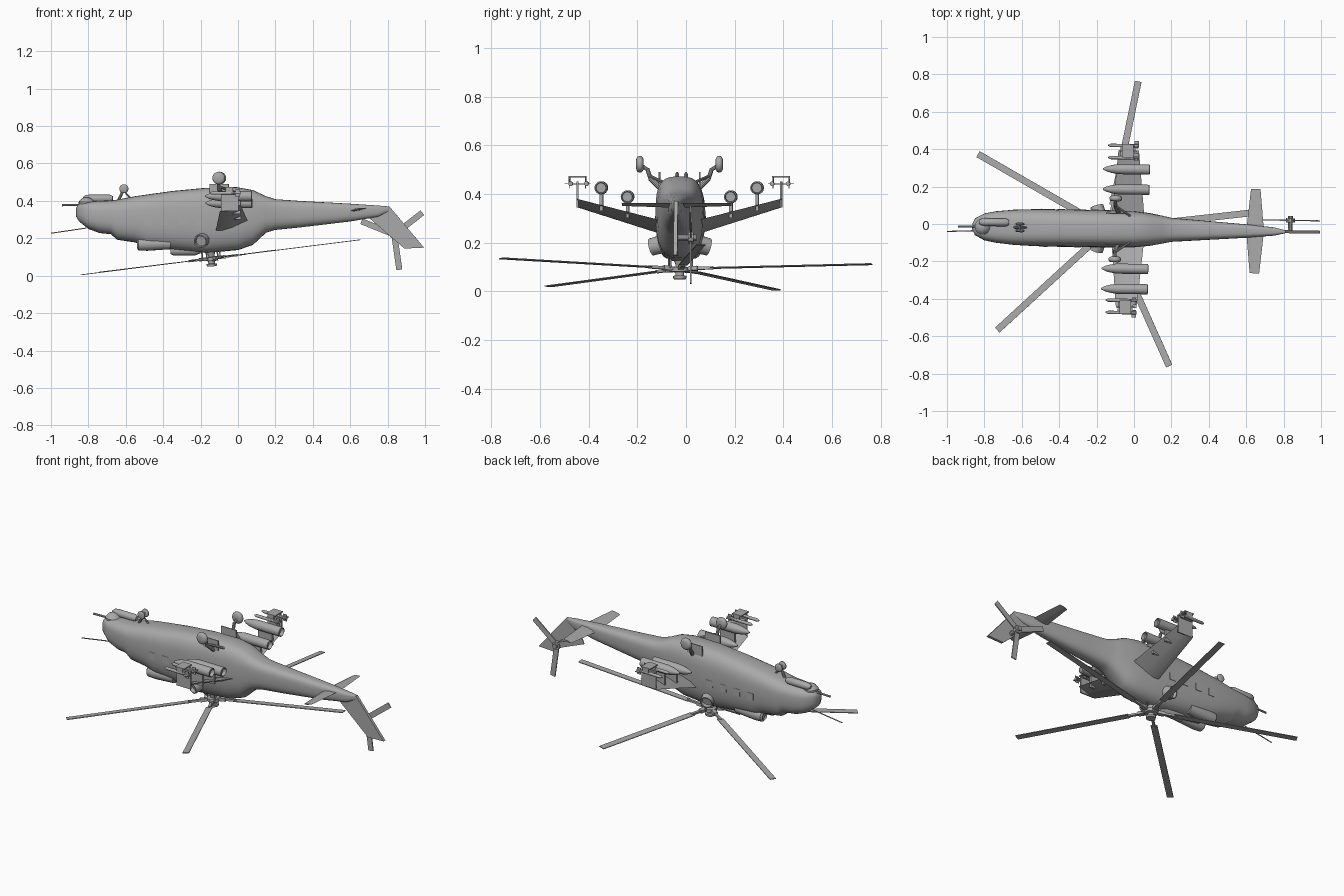
import bpy, bmesh, math
from mathutils import Vector, Matrix

cube = bpy.data.objects.get("Cube")
if cube:
    bpy.data.objects.remove(cube, do_unlink=True)

grey = bpy.data.materials.new("plain grey")
grey.use_nodes = True
grey.diffuse_color = (0.4, 0.4, 0.4, 1)
grey.node_tree.nodes["Principled BSDF"].inputs["Base Color"].default_value = (0.4, 0.4, 0.4, 1)

# whole aircraft sits slightly off the axis
PLACE = Matrix.Translation((0, -0.028, 0)) @ Matrix.Rotation(math.radians(-0.93), 4, 'Z')


def finish(name, bm, matrix=Matrix(), angle=35):
    bmesh.ops.recalc_face_normals(bm, faces=bm.faces)
    me = bpy.data.meshes.new(name)
    bm.to_mesh(me)
    bm.free()
    me.transform(PLACE @ matrix)
    me.materials.append(grey)
    ob = bpy.data.objects.new(name, me)
    bpy.context.collection.objects.link(ob)
    bpy.ops.object.select_all(action='DESELECT')
    ob.select_set(True)
    bpy.context.view_layer.objects.active = ob
    bpy.ops.object.shade_smooth_by_angle(angle=math.radians(angle))
    return ob


def bridge(name, rings, matrix=Matrix(), angle=35):
    """Skin a list of closed rings and cap both ends."""
    bm = bmesh.new()
    loops = [[bm.verts.new(p) for p in ring] for ring in rings]
    n = len(loops[0])
    for a, b in zip(loops, loops[1:]):
        for i in range(n):
            bm.faces.new((a[i], a[(i + 1) % n], b[(i + 1) % n], b[i]))
    bm.faces.new(loops[0])
    bm.faces.new(loops[-1])
    return finish(name, bm, matrix, angle)


def turned(name, start, end, profile, n=16):
    """Round part from start to end; profile holds (fraction, radius)."""
    a, d = Vector(start), Vector(end) - Vector(start)
    q = d.to_track_quat('Z', 'Y')
    rings = [[a + d * t + q @ Vector((r * math.cos(k * math.tau / n), r * math.sin(k * math.tau / n), 0))
              for k in range(n)] for t, r in profile]
    return bridge(name, rings)


def rod(name, a, b, r, n=10):
    return turned(name, a, b, [(0, r), (1, r)], n)


def box(name, lo, hi, matrix=Matrix()):
    ring = lambda z: [(lo[0], lo[1], z), (hi[0], lo[1], z), (hi[0], hi[1], z), (lo[0], hi[1], z)]
    return bridge(name, [ring(lo[2]), ring(hi[2])], matrix)


def foil(le, te, t):
    """Six-point airfoil ring lying in the xz plane; le and te are points."""
    le, te = Vector(le), Vector(te)
    up = Vector((0, 0, t / 2))
    mid = lambda f: le.lerp(te, f)
    return [le, mid(.2) + up, mid(.55) + up, te, mid(.55) - up, mid(.2) - up]


# fuselage and tail boom: x, half width, upper z, lower z
stations = [(-.865, .015, .365, .315), (-.85, .045, .385, .29), (-.80, .072, .395, .25),
            (-.74, .084, .40, .228), (-.68, .09, .402, .222), (-.645, .094, .407, .192),
            (-.55, .098, .425, .178), (-.48, .10, .435, .15), (-.35, .10, .453, .14),
            (-.17, .10, .47, .122), (0, .097, .472, .137), (.08, .088, .458, .165),
            (.15, .075, .425, .23), (.20, .064, .409, .245), (.33, .055, .40, .258),
            (.60, .036, .385, .29), (.75, .022, .375, .315), (.81, .008, .37, .345)]
rings = []
for x, w, zt, zb in stations:
    mid = zb + .55 * (zt - zb)
    ring = []
    for k in range(32):
        c, s = math.cos(k * math.tau / 32), math.sin(k * math.tau / 32)
        p = .65 if s > 0 else .75
        h = zt - mid if s > 0 else mid - zb
        ring.append((x, math.copysign(abs(c) ** p, c) * w, mid + math.copysign(abs(s) ** p, s) * h))
    rings.append(ring)
bridge("fuselage", rings, angle=50)

# tail fin and tailplane
fin = [(.70, .31), (.81, .37), (.995, .15), (.89, .145)]
bridge("tail_fin", [[(x, y, z) for x, z in fin] for y in (-.008, .008)])
bridge("tailplane", [foil((.60 + o, y, .347 + o * .2), (.695 - o, y, .363), t)
                     for y, o, t in ((-.225, .022, .006), (0, 0, .014), (.225, .022, .006))])

# roof fairing, rotor mast and hub
turned("roof_fairing", (-.36, 0, .135), (-.2, 0, .135), [(0, .02), (.1, .028), (.8, .028), (1, .015)])
turned("rotor_mast", (-.145, 0, .15), (-.14, 0, .05),
       [(0, .03), (.3, .02), (.5, .016), (.52, .036), (.7, .036), (.72, .018), (.85, .018), (.87, .028), (1, .026)])

# five main rotor blades on a tilted disc
for k in range(5):
    m = (Matrix.Translation((-.14, 0, .093)) @ Matrix.Rotation(-math.atan(.125), 4, 'Y')
         @ Matrix.Rotation(math.radians(7.2 + 72 * k), 4, 'Z'))
    box(f"main_blade_{k + 1}", (.13, -.018, -.002), (.805, .018, .002), m)
    box(f"main_blade_arm_{k + 1}", (.015, -.007, -.006), (.14, .007, .006), m)
    box(f"blade_grip_{k + 1}", (.04, -.012, -.009), (.075, .012, .009), m)
    box(f"pitch_link_{k + 1}", (.045, .012, 0), (.051, .018, .045), m)

# tail rotor
rod("tail_rotor_shaft", (.835, 0, .22), (.835, .085, .22), .013)
rod("tail_rotor_hub", (.835, .05, .22), (.835, .072, .22), .024)
for k in range(3):
    m = Matrix.Translation((.835, .061, .22)) @ Matrix.Rotation(math.radians(-38 + 120 * k), 4, 'Y')
    box(f"tail_blade_{k + 1}", (.02, -.003, -.016), (.19, .003, .016), m)

# nose turret, gun, sensor pod, probe
turned("nose_turret", (-.81, 0, .36), (-.81, 0, .418), [(0, .042), (.6, .042), (.85, .03), (1, .015)])
rod("gun_barrel", (-.94, 0, .377), (-.81, 0, .38), .006)
turned("chin_sensor_pod", (-.83, .025, .412), (-.67, .025, .412),
       [(0, .008), (.08, .018), (.2, .021), (.9, .021), (1, .014)])
box("chin_sensor_mount", (-.76, .015, .38), (-.71, .035, .41))
rod("nose_probe", (-1.0, -.028, .227), (-.81, -.02, .255), .003, 6)

# nose gear
rod("nose_gear_leg", (-.64, 0, .40), (-.61, 0, .465), .008)
rod("nose_gear_brace", (-.57, 0, .41), (-.612, 0, .455), .005)
rod("nose_gear_axle", (-.61, -.026, .465), (-.61, .026, .465), .005)

tyre = [(0, .6), (.15, .88), (.35, 1), (.65, 1), (.85, .88), (1, .6)]
for s, side in ((1, "left"), (-1, "right")):
    def Y(x, y, z):
        return (x, y * s, z)

    # nose wheel, main gear
    turned(f"nose_wheel_{side}", Y(-.61, .01, .465), Y(-.61, .026, .465), [(t, r * .024) for t, r in tyre])
    turned(f"main_wheel_{side}", Y(-.1, .148, .522), Y(-.1, .178, .522), [(t, r * .034) for t, r in tyre], 20)
    rod(f"main_gear_strut_{side}", Y(-.08, .075, .42), Y(-.1, .12, .465), .011)
    rod(f"main_gear_leg_{side}", Y(-.1, .118, .458), Y(-.1, .133, .505), .009)
    rod(f"main_gear_axle_{side}", Y(-.1, .128, .497), Y(-.1, .165, .522), .008)
    rod(f"main_gear_brace_{side}", Y(-.02, .07, .45), Y(-.1, .124, .475), .006)
    box(f"main_gear_door_{side}", (-.15, min(.08 * s, .086 * s), .43), (-.05, max(.08 * s, .086 * s), .49))

    # engine intake and side exhaust
    turned(f"engine_intake_{side}", Y(-.54, .048, .168), Y(-.36, .048, .172),
           [(.04, .015), (0, .022), (.05, .033), (.3, .036), (1, .03)])
    turned(f"engine_exhaust_{side}", Y(-.18, .05, .20), Y(-.2, .118, .182),
           [(0, .038), (1, .036), (1, .03), (.75, .028)], 20)

    # stub wing
    bridge(f"wing_{side}", [foil(Y(-.12, .06, .232), Y(.055, .06, .288), .026),
                            foil(Y(-.09, .42, .345), Y(.02, .42, .38), .012)])

    # rocket pods and their pylons
    for label, y, z in (("inner", .212, .388), ("outer", .32, .425)):
        turned(f"{label}_pod_{side}", Y(-.17, y, z), Y(.085, y, z),
               [(0, .004), (.08, .014), (.18, .021), (.32, .027), (.97, .027), (.98, .022), (.9, .02)])
        zw = .26 + (y - .06) * .27
        box(f"{label}_pylon_{side}", (-.075, y * s - .007, zw), (.02, y * s + .007, z - .015))

    # wing tip plate with missile rails
    box(f"tip_plate_{side}", (-.085, .418 * s - .004, .345), (.01, .418 * s + .004, .452))
    box(f"tip_crossbar_{side}", (-.07, .418 * s - .036, .468), (-.01, .418 * s + .036, .474))
    box(f"tip_bracket_{side}", (-.08, .418 * s - .03, .438), (0, .418 * s + .03, .443))
    for k, dy in enumerate((-.033, .033)):
        y = .418 + dy
        box(f"rail_hanger_{side}_{k + 1}", (-.06, y * s - .003, .445), (-.02, y * s + .003, .47))
        turned(f"missile_{side}_{k + 1}", Y(-.145, y * .99, .442), Y(.02, y * .99, .442),
               [(0, .003), (.08, .009), (1, .009)], 10)
        box(f"missile_fins_{side}_{k + 1}", (-.005, y * s - .02, .44), (.018, y * s + .02, .443))
        box(f"missile_fin_upright_{side}_{k + 1}", (-.005, y * s - .0015, .422), (.018, y * s + .0015, .462))

    # cabin windows
    for k in range(4):
        x = -.5 + .09 * k
        box(f"cabin_window_{side}_{k + 1}", (x, .0975 * s - .004, .27), (x + .04, .0975 * s + .004, .31))
